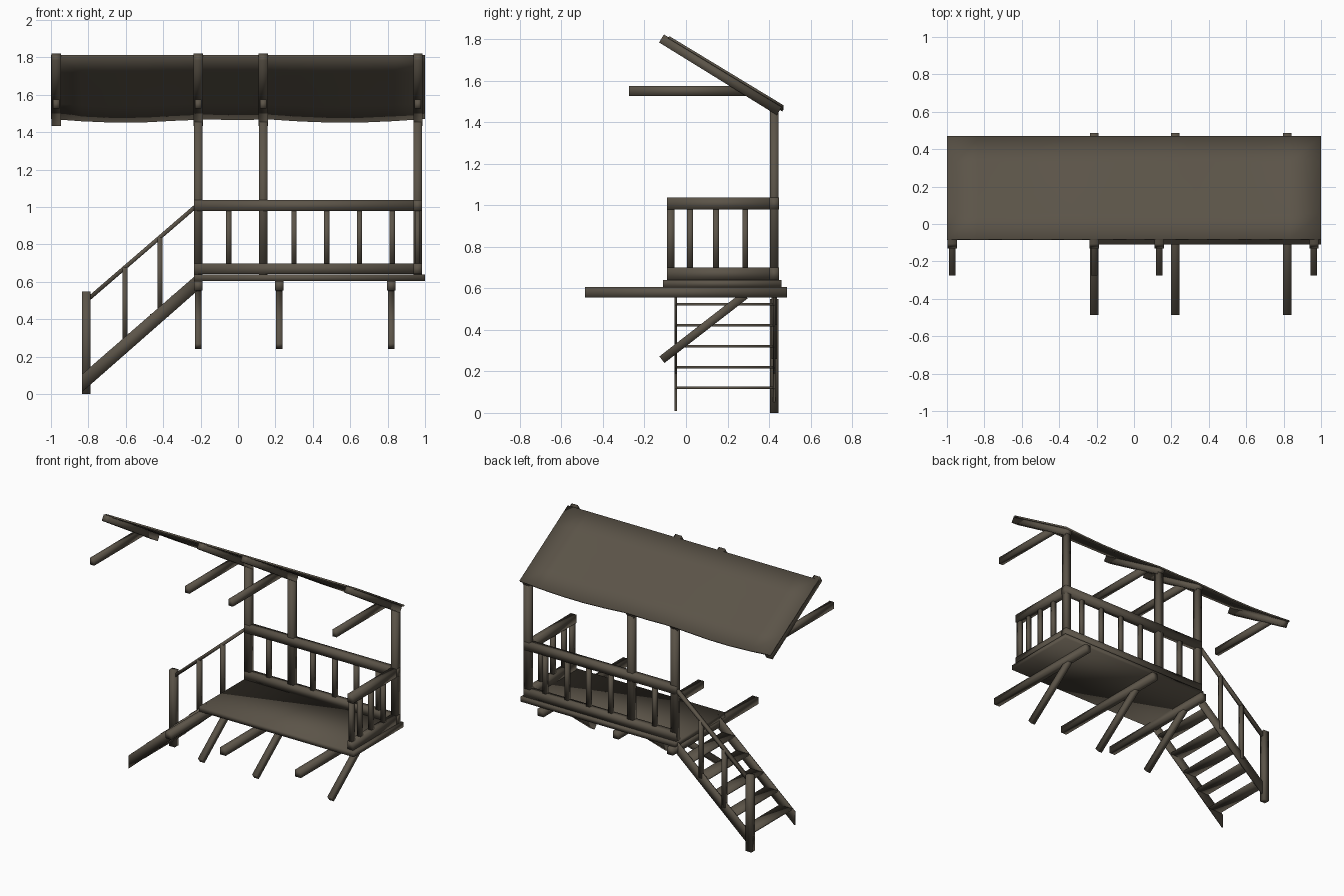
import bpy, bmesh, math
from mathutils import Vector, Matrix

if "Cube" in bpy.data.objects:
    bpy.data.objects.remove(bpy.data.objects["Cube"])

wood = bpy.data.materials.new("dark weathered wood")
wood.diffuse_color = (0.105, 0.088, 0.065, 1)
wood.use_nodes = True
wood.node_tree.nodes["Principled BSDF"].inputs["Base Color"].default_value = wood.diffuse_color


def finish(name, bm):
    bmesh.ops.recalc_face_normals(bm, faces=bm.faces)
    for f in bm.faces:
        f.smooth = True
    me = bpy.data.meshes.new(name)
    bm.to_mesh(me)
    bm.free()
    me.materials.append(wood)
    ob = bpy.data.objects.new(name, me)
    bpy.context.collection.objects.link(ob)
    return ob


def beam(name, p, q, w, h):
    """Square timber from p to q; w is its horizontal width, h its height."""
    p, q = Vector(p), Vector(q)
    d = (q - p).normalized()
    up = Vector((0, 1, 0)) if abs(d.z) > 0.99 else Vector((0, 0, 1))
    side = d.cross(up).normalized()
    up = side.cross(d)
    rot = Matrix((d, side, up)).transposed().to_4x4()
    bm = bmesh.new()
    bmesh.ops.create_cube(bm, size=1, matrix=Matrix.Translation((p + q) / 2) @ rot
                          @ Matrix.Diagonal(((q - p).length, w, h, 1)))
    return finish(name, bm)


BACK = 0.425     # y of the outer row of posts
SIDE = 0.96      # x of the end railing

# Platform, joists and their braces
beam("platform", (-0.235, 0.175, 0.622), (1.0, 0.175, 0.622), 0.57, 0.035)
for x in (-0.213, 0.22, 0.82):
    beam("joist", (x, -0.487, 0.58), (x, 0.487, 0.58), 0.046, 0.05)
    beam("joist_brace", (x, -0.116, 0.256), (x, 0.285, 0.567), 0.036, 0.04)

# Posts carrying the roof
for x in (-0.213, 0.135, SIDE):
    beam("roof_post", (x, BACK, 0.64), (x, BACK, 1.46), 0.046, 0.042)

# Rafters and horizontal wall arms
for x in (-0.972, -0.213, 0.135, 0.962):
    beam("rafter", (x, -0.118, 1.803), (x, 0.449, 1.453), 0.05, 0.045)
    beam("roof_arm", (x, -0.275, 1.55), (x, 0.30, 1.55), 0.034, 0.048)

# Thin roof sheet, sagging slightly between the rafters
bm = bmesh.new()
NX, NY = 12, 4


def sag(x):
    for a, b, depth in ((-1, -0.213, 0.02), (-0.213, 0.135, 0.006), (0.135, 1, 0.02)):
        if a <= x <= b:
            return depth * math.sin(math.pi * (x - a) / (b - a))
    return 0


grid = []
for i in range(NX + 1):
    x = -1 + 2 * i / NX
    row = []
    for j in range(NY + 1):
        t = j / NY
        y = -0.08 + 0.55 * t
        row.append(bm.verts.new((x, y, 1.814 - 0.333 * t - sag(x) * t)))
    grid.append(row)
for i in range(NX):
    for j in range(NY):
        bm.faces.new((grid[i][j], grid[i + 1][j], grid[i + 1][j + 1], grid[i][j + 1]))
sheet = finish("roof_sheet", bm)
thick = sheet.modifiers.new("thickness", 'SOLIDIFY')
thick.thickness = 0.012
thick.offset = -1

# Railings along the long side and the end
for z in (0.67, 1.008):
    beam("long_rail", (-0.235, BACK, z), (0.985, BACK, z), 0.046, 0.058)
    beam("end_rail", (SIDE, -0.092, z), (SIDE, 0.447, z), 0.046, 0.058)
for x in (-0.05, 0.30, 0.475, 0.65, 0.825):
    beam("long_baluster", (x, BACK, 0.69), (x, BACK, 0.99), 0.028, 0.028)
for y, w in ((-0.073, 0.036), (0.02, 0.028), (0.145, 0.028), (0.285, 0.028)):
    beam("end_baluster", (SIDE, y, 0.69), (SIDE, y, 0.99), 0.028, w)

# Stair stringers with plumb-cut ends
for y in (-0.05, BACK):
    bm = bmesh.new()
    vs = [bm.verts.new((x, y - 0.006, z)) for x, z in
          ((-0.835, 0.01), (-0.22, 0.55), (-0.22, 0.64), (-0.835, 0.105))]
    face = bm.faces.new(vs)
    ext = bmesh.ops.extrude_face_region(bm, geom=[face])
    bmesh.ops.translate(bm, vec=(0, 0.012, 0),
                        verts=[v for v in ext["geom"] if isinstance(v, bmesh.types.BMVert)])
    finish("stair_stringer", bm)

# Treads
for i in range(5):
    z = 0.12 + 0.1005 * i
    x = -0.835 + (z - 0.057) / 0.878
    beam("stair_tread", (x, -0.05, z), (x, BACK, z), 0.10, 0.012)

# Stair newel, handrail and balusters
beam("stair_newel", (-0.811, BACK, 0), (-0.811, BACK, 0.548), 0.046, 0.042)
beam("stair_handrail", (-0.81, BACK, 0.50), (-0.213, BACK, 1.015), 0.024, 0.022)
for x in (-0.605, -0.418):
    low = 0.057 + 0.878 * (x + 0.835)
    beam("stair_baluster", (x, BACK, low), (x, BACK, 0.50 + 0.863 * (x + 0.81)), 0.026, 0.026)
